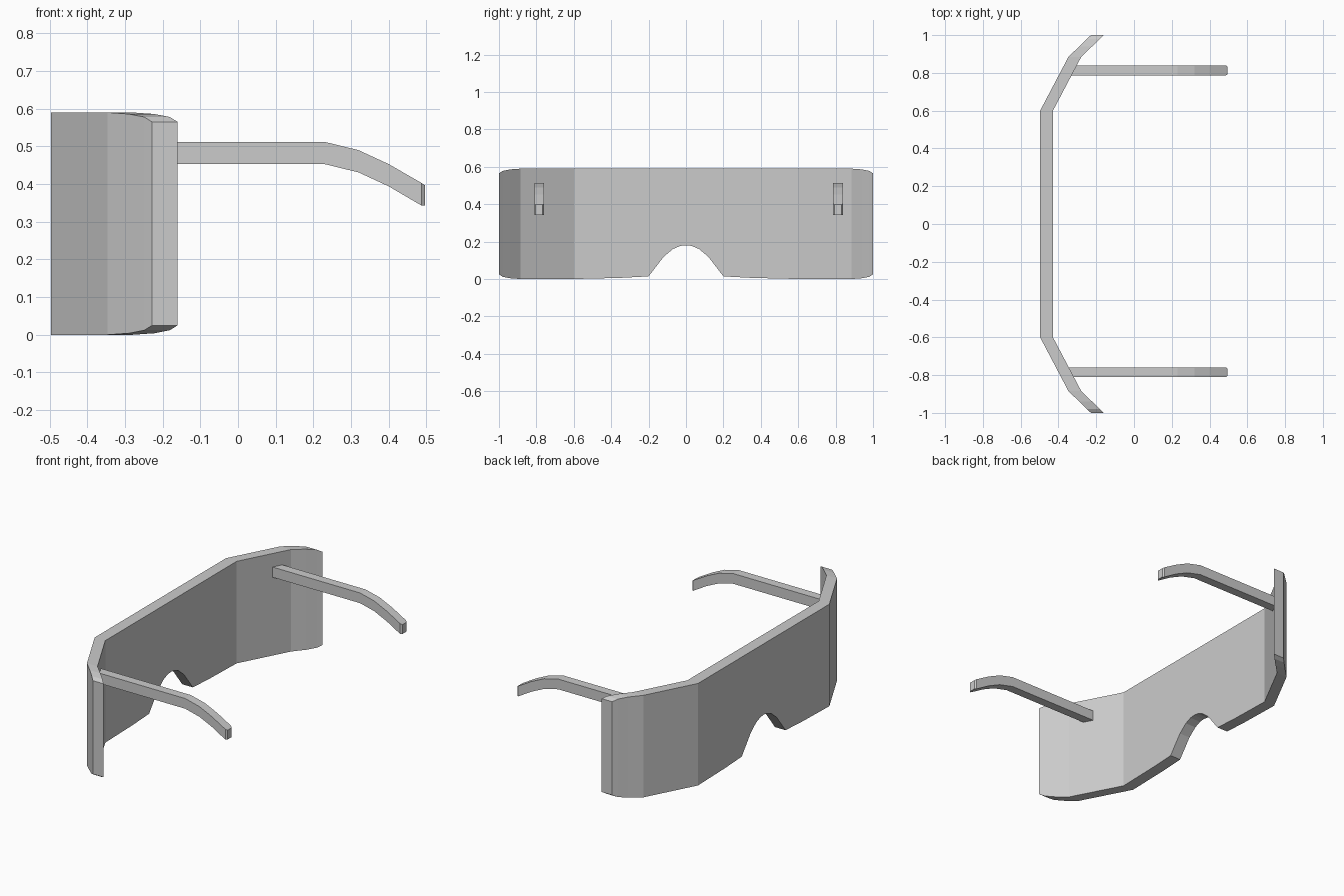
import bpy, bmesh

if "Cube" in bpy.data.objects:
    bpy.data.objects.remove(bpy.data.objects["Cube"])


def loft(name, sections):
    """Skin a row of four-cornered sections into a closed solid."""
    bm = bmesh.new()
    rings = [[bm.verts.new(p) for p in s] for s in sections]
    for a, b in zip(rings, rings[1:]):
        for i in range(4):
            j = (i + 1) % 4
            bm.faces.new((a[i], a[j], b[j], b[i]))
    bm.faces.new(rings[0])
    bm.faces.new(rings[-1])
    bmesh.ops.recalc_face_normals(bm, faces=bm.faces)
    mesh = bpy.data.meshes.new(name)
    bm.to_mesh(mesh)
    bm.free()
    obj = bpy.data.objects.new(name, mesh)
    bpy.context.collection.objects.link(obj)
    return obj


# Wraparound lens: half outline as (y, outer x, bottom z, top z), mirrored in y
DEPTH = 0.068
half = [
    (0.00, -0.497, 0.180, 0.59), (0.03, -0.497, 0.177, 0.59),
    (0.07, -0.497, 0.160, 0.59), (0.12, -0.497, 0.118, 0.59),
    (0.20, -0.497, 0.014, 0.59), (0.35, -0.497, 0.006, 0.59),
    (0.60, -0.497, 0.000, 0.59), (0.885, -0.347, 0.000, 0.59),
    (0.94, -0.290, 0.004, 0.586), (0.98, -0.249, 0.012, 0.578),
    (1.00, -0.228, 0.025, 0.565),
]
outline = [(-y, x, b, t) for y, x, b, t in reversed(half[1:])] + half
loft("lens", [[(x, y, b), (x + DEPTH, y, b), (x + DEPTH, y, t), (x, y, t)]
              for y, x, b, t in outline])

# Temple arms: side path as (x, bottom z, top z, half width), hooked down at the tip
path = [
    (-0.35, 0.453, 0.512, 0.026), (0.23, 0.453, 0.512, 0.026),
    (0.32, 0.431, 0.490, 0.026), (0.40, 0.394, 0.453, 0.026),
    (0.487, 0.343, 0.403, 0.026), (0.496, 0.343, 0.397, 0.019),
]
for name, yc in (("left_temple_arm", -0.785), ("right_temple_arm", 0.813)):
    loft(name, [[(x, yc - w, b), (x, yc + w, b), (x, yc + w, t), (x, yc - w, t)]
                for x, b, t, w in path])
